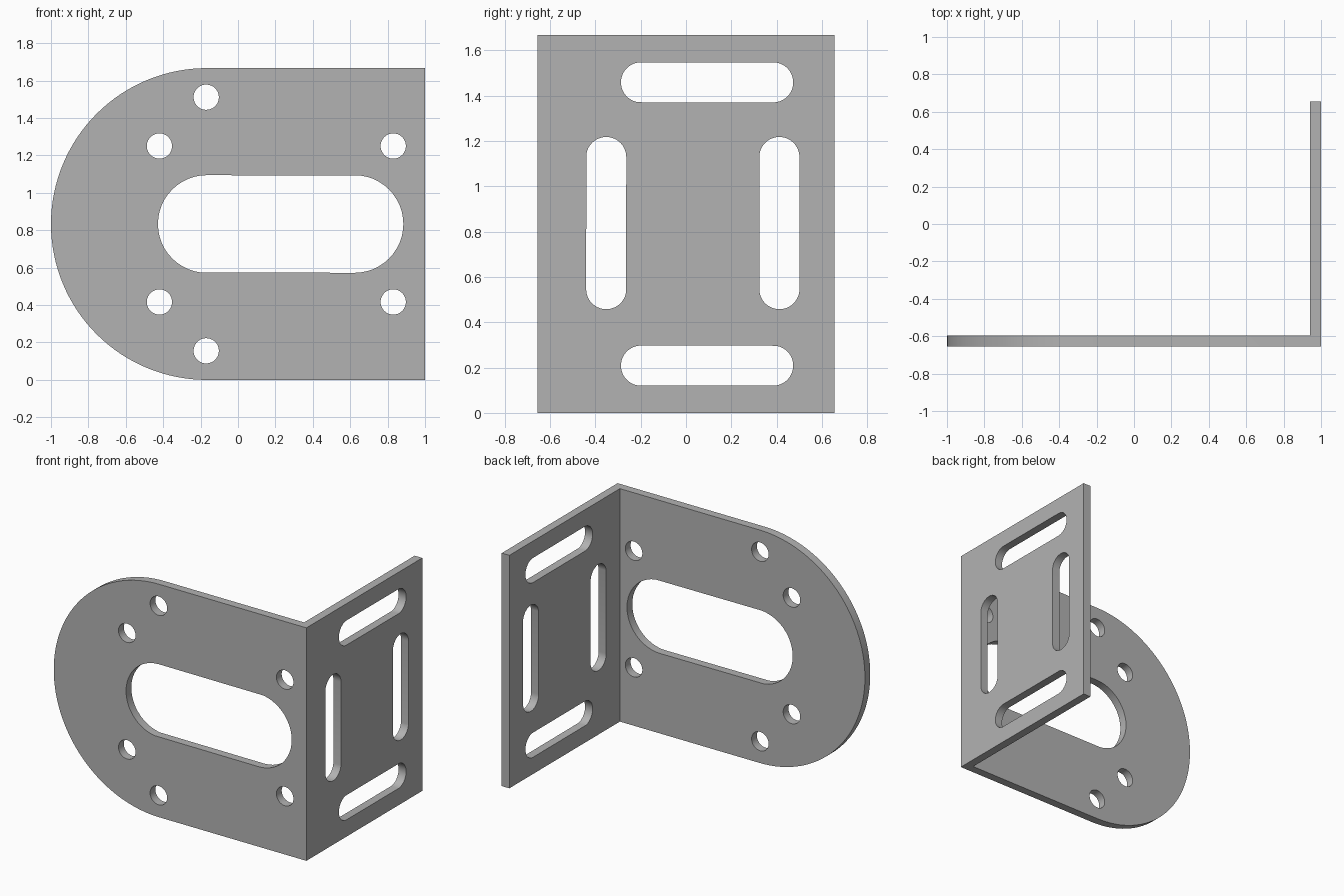
import bpy, bmesh
from math import sin, cos, pi
from mathutils import Vector

cube = bpy.data.objects.get("Cube")
if cube:
    bpy.data.objects.remove(cube, do_unlink=True)

HEIGHT, HALF_DEPTH, THICK = 1.667, 0.655, 0.06
MID = HEIGHT / 2
FRONT, INNER = -HALF_DEPTH, 1 - THICK
SEGMENTS = 24

grey = bpy.data.materials.new("grey metal")
grey.use_nodes = True
colour = (0.45, 0.45, 0.45, 1)
grey.diffuse_color = colour
grey.node_tree.nodes["Principled BSDF"].inputs["Base Color"].default_value = colour


def make_object(name, bm):
    bmesh.ops.recalc_face_normals(bm, faces=bm.faces[:])
    mesh = bpy.data.meshes.new(name)
    bm.to_mesh(mesh)
    bm.free()
    mesh.materials.append(grey)
    obj = bpy.data.objects.new(name, mesh)
    bpy.context.collection.objects.link(obj)
    return obj


def extrude(bm, faces, offset):
    result = bmesh.ops.extrude_face_region(bm, geom=faces)["geom"]
    moved = [v for v in result if isinstance(v, bmesh.types.BMVert)]
    bmesh.ops.translate(bm, verts=moved, vec=offset)
    return [f for f in result if isinstance(f, bmesh.types.BMFace)]


# Bracket: round-ended front plate, with the side flange extruded from its edge
bm = bmesh.new()
steps = 64
outline = [(-1 + MID - MID * sin(pi * i / steps), MID + MID * cos(pi * i / steps))
           for i in range(steps + 1)]
arc = [bm.verts.new((x, FRONT, z)) for x, z in outline]
low, high = [bm.verts.new((INNER, FRONT, z)) for z in (0, HEIGHT)]
edge_low, edge_high = [bm.verts.new((1, FRONT, z)) for z in (0, HEIGHT)]
plate = bm.faces.new(arc + [low, high])
strip = bm.faces.new([high, low, edge_low, edge_high])
back = extrude(bm, [plate, strip], Vector((0, THICK, 0)))
flange = max(back, key=lambda f: f.calc_center_median().x)
extrude(bm, [flange], Vector((0, 2 * HALF_DEPTH - THICK, 0)))
# Remove any cap left inside the flange, then merge its coplanar faces
bmesh.ops.delete(bm, geom=[f for f in bm.faces if f == flange and
                           abs(f.calc_center_median().y - FRONT - THICK) < 1e-4],
                 context='FACES_ONLY')
bmesh.ops.dissolve_limit(bm, angle_limit=0.01, verts=bm.verts[:], edges=bm.edges[:])
bracket = make_object("mounting_bracket", bm)


def cut_slot(centre, u_size, z_size, sideways=False):
    """Cut a rounded slot; sideways slots pass through the flange along x."""
    u, z = centre
    radius = min(u_size, z_size) / 2
    du, dz = u_size / 2 - radius, z_size / 2 - radius
    cutter_bm = bmesh.new()
    verts = []
    for q, (su, sz) in enumerate([(1, 1), (-1, 1), (-1, -1), (1, -1)]):
        for i in range(SEGMENTS // 2):
            a = (q + i / (SEGMENTS // 2)) * pi / 2
            pu, pz = u + su * du + radius * cos(a), z + sz * dz + radius * sin(a)
            point = (INNER - 0.1, pu, pz) if sideways else (pu, FRONT - 0.1, pz)
            verts.append(cutter_bm.verts.new(point))
    face = cutter_bm.faces.new(verts)
    bmesh.ops.remove_doubles(cutter_bm, verts=cutter_bm.verts[:], dist=1e-5)
    depth = THICK + 0.2
    extrude(cutter_bm, [face], Vector((depth, 0, 0) if sideways else (0, depth, 0)))
    cutter = make_object("slot_cutter", cutter_bm)
    cutter.hide_render = True
    mod = bracket.modifiers.new("slot", 'BOOLEAN')
    mod.operation, mod.solver, mod.object = 'DIFFERENCE', 'EXACT', cutter
    bpy.ops.object.modifier_apply(modifier=mod.name)
    bpy.data.objects.remove(cutter, do_unlink=True)


bpy.ops.object.select_all(action='DESELECT')
bpy.context.view_layer.objects.active = bracket
bracket.select_set(True)

# Central opening and the round bolt holes of the front plate
cut_slot((0.228, MID), 1.312, 0.522)
for x, offset in [(-0.17, 0.678), (-0.42, 0.417), (0.83, 0.417)]:
    for side in (-1, 1):
        cut_slot((x, MID + side * offset), 0.135, 0.135)

# Adjustment slots of the side flange
for side in (-1, 1):
    cut_slot((0.093, MID + side * 0.625), 0.76, 0.177, True)
    cut_slot((0.03 + side * 0.382, MID + 0.004), 0.177, 0.76, True)

bpy.ops.object.shade_smooth_by_angle(angle=0.6)
